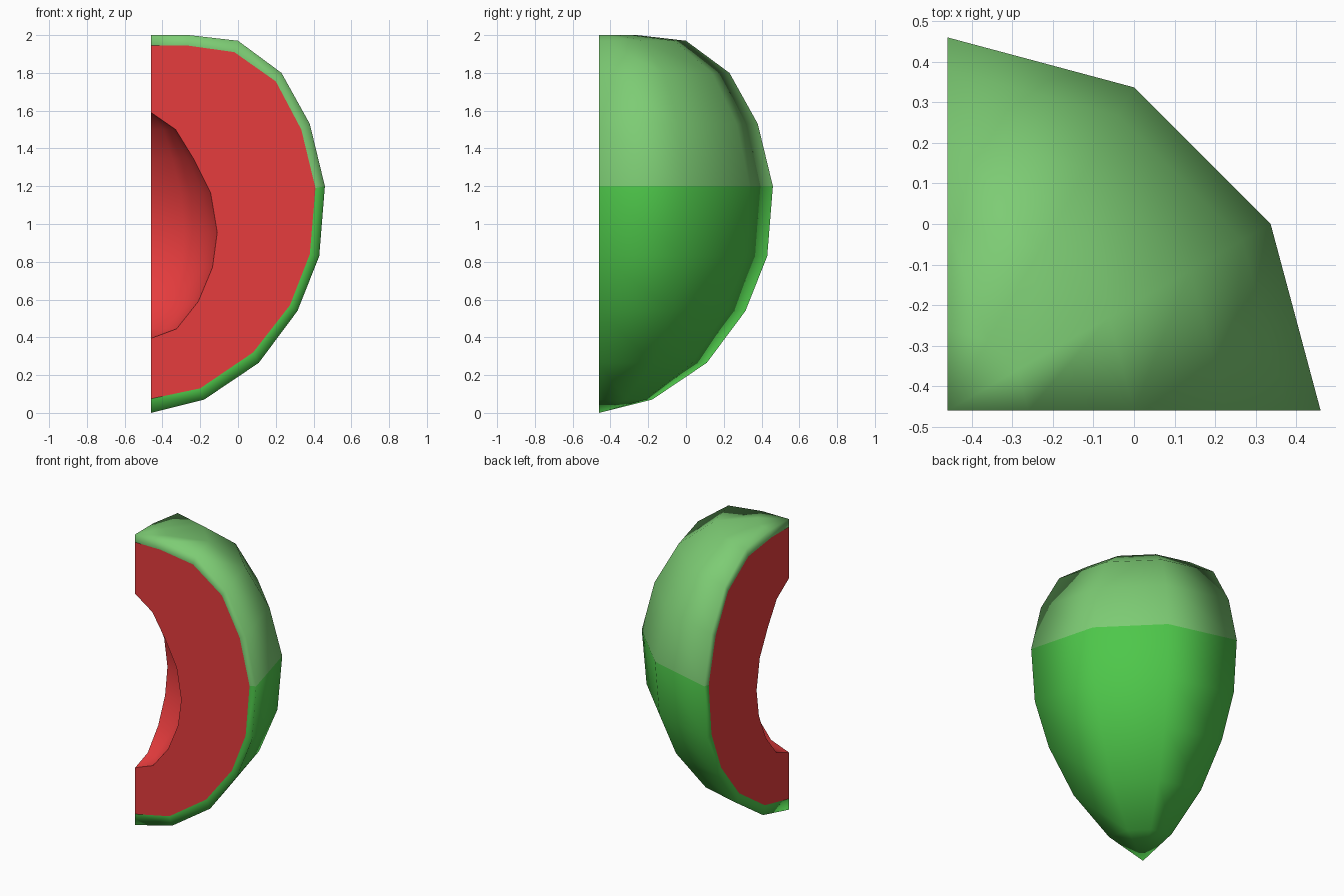
import bpy, bmesh, math

if "Cube" in bpy.data.objects:
    bpy.data.objects.remove(bpy.data.objects["Cube"])

C = -0.46          # the fruit's axis stands at x = y = C
STEPS = 3          # quarter of a 12-sided lathe

# (radius, height) profiles, top to bottom
SKIN = [(0, 2), (0.2, 2), (0.46, 1.97), (0.69, 1.80), (0.84, 1.53), (0.92, 1.2),
        (0.89, 0.83), (0.775, 0.54), (0.57, 0.265), (0.28, 0.07), (0, 0)]
FLESH = [(0, 1.945), (0.19, 1.945), (0.44, 1.91), (0.66, 1.755), (0.795, 1.5), (0.87, 1.19),
         (0.84, 0.84), (0.735, 0.57), (0.54, 0.32), (0.26, 0.13), (0, 0.075)]
HOLLOW = [(0, 1.59), (0.13, 1.50), (0.225, 1.345), (0.315, 1.165), (0.35, 0.955),
          (0.325, 0.77), (0.25, 0.59), (0.135, 0.445), (0, 0.395)]


def srgb(r, g, b):
    return [(c / 12.92 if c < 0.04 else ((c + 0.055) / 1.055) ** 2.4) for c in (r, g, b)] + [1]


def material(name, col):
    m = bpy.data.materials.new(name)
    m.diffuse_color = srgb(*col)
    m.use_nodes = True
    m.node_tree.nodes["Principled BSDF"].inputs["Base Color"].default_value = m.diffuse_color
    return m


def column(bm, profile, angle):
    return [bm.verts.new((C + r * math.cos(angle), C + r * math.sin(angle), z)) for r, z in profile]


def strip(bm, a, b):
    return [bm.faces.new((a[i], a[i + 1], b[i + 1], b[i])) for i in range(len(a) - 1)]


def lathe(bm, profile):
    cols = [column(bm, profile, math.pi / 2 * k / STEPS) for k in range(STEPS + 1)]
    for a, b in zip(cols, cols[1:]):
        for f in strip(bm, a, b):
            f.smooth = True
    return cols


def finish(bm, name, mats, rule=None):
    bmesh.ops.remove_doubles(bm, verts=bm.verts, dist=0.0001)
    bmesh.ops.recalc_face_normals(bm, faces=bm.faces)
    # the front cut must face -y
    front = [f for f in bm.faces if all(abs(v.co.y - C) < 1e-4 for v in f.verts)]
    if sum(f.normal.y * f.calc_area() for f in front) > 0:
        bmesh.ops.reverse_faces(bm, faces=bm.faces)
    if rule:
        for f in bm.faces:
            f.material_index = rule(f)
    me = bpy.data.meshes.new(name)
    bm.to_mesh(me)
    bm.free()
    for m in mats:
        me.materials.append(m)
    ob = bpy.data.objects.new(name, me)
    bpy.context.collection.objects.link(ob)


light = material("light green", (0.49, 0.80, 0.455))
green = material("green", (0.305, 0.78, 0.29))
red = material("red", (0.90, 0.235, 0.24))

# rind: outer skin with a smooth rim along both cuts, paler above the widest ring
bm = bmesh.new()
cols = lathe(bm, SKIN)
for col, ang in ((cols[0], 0), (cols[-1], math.pi / 2)):
    for f in strip(bm, col, column(bm, FLESH, ang)):
        f.smooth = True
finish(bm, "rind", [light, green],
       lambda f: 0 if max(v.co.z for v in f.verts) > 1.21 else 1)

# flesh: two flat cut faces around a smooth hollow
bm = bmesh.new()
cols = lathe(bm, HOLLOW)
for col, ang in ((cols[0], 0), (cols[-1], math.pi / 2)):
    bm.faces.new(column(bm, FLESH, ang) + col[::-1])
finish(bm, "flesh", [red])
